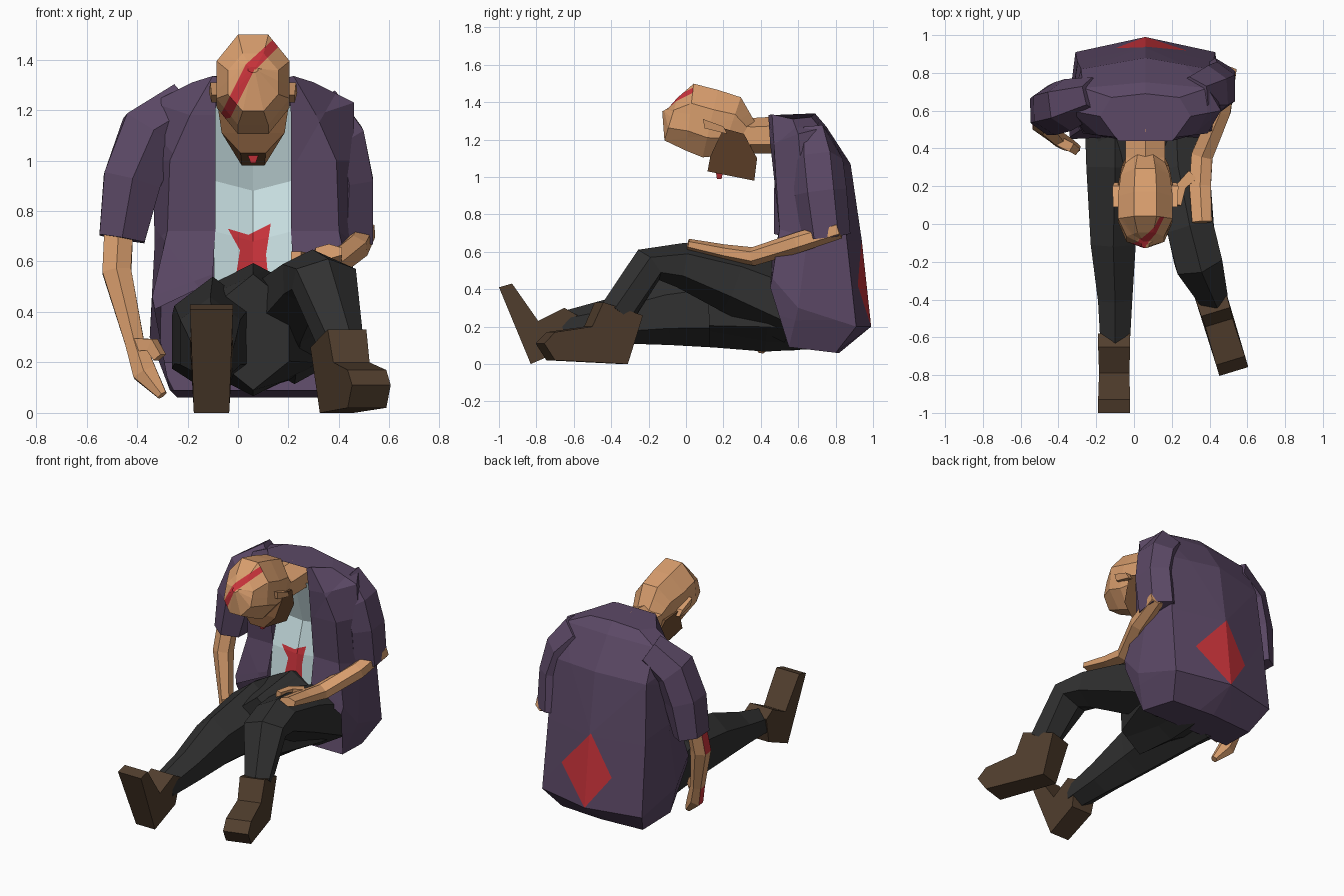
import bpy, bmesh, math
from mathutils import Vector, Matrix

cube = bpy.data.objects.get("Cube")
if cube:
    bpy.data.objects.remove(cube, do_unlink=True)


def material(name, *srgb):
    mat = bpy.data.materials.new(name)
    col = [((c + 0.055) / 1.055) ** 2.4 for c in srgb] + [1.0]
    mat.use_nodes = True
    mat.diffuse_color = col
    mat.node_tree.nodes["Principled BSDF"].inputs["Base Color"].default_value = col
    return mat


SKIN = material("skin", .85, .62, .43)
JACKET = material("jacket purple", .36, .285, .40)
SHIRT = material("shirt pale blue", .79, .88, .89)
TROUSERS = material("trouser black", .19, .19, .19)
LEATHER = material("shoe brown", .32, .245, .18)
BEARD = material("beard brown", .45, .31, .20)
RED = material("blood red", .79, .2, .23)
CX = 0.06  # the body's middle line


def finish(name, bm, mat):
    bmesh.ops.recalc_face_normals(bm, faces=bm.faces)
    mesh = bpy.data.meshes.new(name)
    bm.to_mesh(mesh)
    bm.free()
    mesh.materials.append(mat)
    mesh.materials.append(RED)
    obj = bpy.data.objects.new(name, mesh)
    bpy.context.collection.objects.link(obj)
    return obj


def bridge(bm, rows, closed):
    n = len(rows[0])
    for a, b in zip(rows, rows[1:]):
        for i in range(n if closed else n - 1):
            j = (i + 1) % n
            bm.faces.new((a[i], a[j], b[j], b[i]))


def tube(name, mat, path, sides=6, up=(0, 0, 1)):
    """Faceted limb through stations of x, y, z, half width, half height."""
    bm = bmesh.new()
    pts = [Vector(p[:3]) for p in path]
    rows = []
    for k, p in enumerate(path):
        t = (pts[min(k + 1, len(pts) - 1)] - pts[max(k - 1, 0)]).normalized()
        side = t.cross(Vector(up)).normalized()
        top = side.cross(t)
        ring = []
        for i in range(sides):
            a = math.tau * (i + 0.5) / sides
            r = 1 / math.cos(math.pi / sides)
            ring.append(bm.verts.new(pts[k] + side * p[3] * math.cos(a) * (r if sides != 6 else 1.1)
                                     + top * p[4] * math.sin(a) * (r if sides != 6 else 1)))
        rows.append(ring)
    bridge(bm, rows, True)
    bm.faces.new(rows[0])
    bm.faces.new(rows[-1])
    return finish(name, bm, mat)


def prism(name, mat, cx, outline, turn=0, pivot=(0, 0, 0)):
    """Side outline of y, z, half width, mirrored across x = cx."""
    bm = bmesh.new()
    rows = [[bm.verts.new((cx + s * w, y, z)) for y, z, w in outline] for s in (-1, 1)]
    bridge(bm, rows, True)
    for r in rows:
        bm.faces.new(r)
    bmesh.ops.rotate(bm, verts=bm.verts, cent=pivot,
                     matrix=Matrix.Rotation(math.radians(turn), 3, 'Z'))
    return finish(name, bm, mat)


def stain(obj, outline, facing=-1):
    """Cut a convex x, z outline into the faces that look along y and redden it."""
    bm = bmesh.new()
    bm.from_mesh(obj.data)
    pts = [Vector((x, 0, z)) for x, z in outline]
    mid = sum(pts, Vector()) / len(pts)
    planes = []
    for a, b in zip(pts, pts[1:] + pts[:1]):
        d = b - a
        n = Vector((d.z, 0, -d.x)).normalized()
        if n.dot(mid - a) < 0:
            n = -n
        planes.append((a, n))
        bmesh.ops.bisect_plane(bm, geom=bm.verts[:] + bm.edges[:] + bm.faces[:],
                               dist=0.0001, plane_co=a, plane_no=n)
    bm.normal_update()
    for f in bm.faces:
        c = f.calc_center_median()
        if f.normal.y * facing > 0.03 and all(n.dot(c - a) > 0 for a, n in planes):
            f.material_index = 1
    bm.to_mesh(obj.data)
    bm.free()


# Jacket body: half rows from the open front edge round to the spine
half_rows = [
    [(.16, .46, .52), (.39, .45, .41), (.33, .55, .09), (.3, .8, .06), (0, .82, .06)],
    [(.16, .46, .55), (.4, .46, .46), (.41, .6, .3), (.37, .91, .2), (0, .99, .2)],
    [(.15, .5, .72), (.34, .5, .72), (.39, .65, .68), (.36, .86, .66), (0, .94, .66)],
    [(.15, .47, 1), (.33, .48, 1), (.4, .62, 1), (.34, .82, 1.05), (0, .88, 1.07)],
    [(.15, .45, 1.18), (.25, .47, 1.18), (.4, .6, 1.23), (.33, .72, 1.26), (0, .75, 1.27)],
    [(.14, .44, 1.33), (.16, .46, 1.335), (.24, .57, 1.31), (.18, .67, 1.32), (0, .69, 1.34)],
]
bm = bmesh.new()
rows = []
for half in half_rows:
    full = [(CX - x, y, z) for x, y, z in half] + [(CX + x, y, z) for x, y, z in half[-2::-1]]
    rows.append([bm.verts.new(p) for p in full])
bridge(bm, rows, False)
bm.faces.new(rows[-1])
bm.faces.new(rows[0][2:-2])
jacket = finish("jacket", bm, JACKET)
stain(jacket, [(.05, .68), (.28, .42), (.06, .2), (-.1, .42)], facing=1)

# Shirt panel sunk into the jacket opening
bm = bmesh.new()
rows = []
for y, z in ((.47, .45), (.5, .72), (.56, .92), (.47, 1.22)):
    rows.append([bm.verts.new((CX + x, y + dy, z - dy))
                 for x, dy in ((-.155, 0), (0, .04), (.155, 0))])
bridge(bm, rows, False)
shirt = finish("shirt", bm, SHIRT)
for f in shirt.data.polygons:
    if f.normal.y > 0:
        shirt.data.flip_normals()
        break
stain(shirt, [(-.04, .73), (.06, .7), (.11, .63), (.01, .64)])
stain(shirt, [(.03, .7), (.13, .75), (.11, .62)])
stain(shirt, [(.01, .66), (.11, .64), (.12, .53), (-.01, .53)])

# Sleeves
tube("right_sleeve", JACKET, [(-.2, .68, 1.2, .12, .1), (-.35, .63, 1.1, .13, .14),
                              (-.42, .61, .92, .12, .14), (-.46, .6, .69, .095, .13)], up=(0, 1, 0))
tube("left_sleeve", JACKET, [(.3, .68, 1.2, .12, .1), (.4, .7, 1.08, .11, .14),
                             (.44, .72, .92, .1, .14), (.43, .75, .68, .11, .13)], up=(0, 1, 0))

# Hanging right arm, bloodied down its outer side
arm = tube("right_forearm", SKIN, [(-.47, .58, .78, .06, .06), (-.48, .53, .56, .06, .06),
                                   (-.41, .46, .28, .04, .045), (-.37, .43, .16, .05, .04),
                                   (-.3, .4, .07, .02, .025)], up=(0, 1, 0))
for f in arm.data.polygons:
    if f.normal.x < -0.6 and f.normal.y > 0:
        f.material_index = 1
tube("right_thumb", SKIN, [(-.4, .44, .27, .025, .025), (-.34, .41, .27, .025, .025),
                           (-.31, .39, .22, .02, .02)], sides=4)

# Left arm resting on the lap
tube("left_forearm", SKIN, [(.5, .82, .72, .045, .05), (.46, .6, .65, .055, .055),
                            (.36, .36, .575, .06, .05), (.35, .2, .6, .06, .04),
                            (.36, .01, .64, .055, .03)])
tube("left_thumb", SKIN, [(.31, .26, .6, .03, .025), (.25, .2, .61, .025, .025),
                          (.23, .1, .62, .02, .02)], sides=4)

# Trousers
hips = tube("hips", TROUSERS, [(CX, .8, .25, .28, .17), (CX, .45, .33, .27, .265),
                               (CX, .12, .32, .15, .23)])
stain(hips, [(.12, .57), (.165, .59), (.165, .65), (.13, .62)])
tube("right_leg", TROUSERS, [(-.1, .6, .28, .17, .21), (-.1, .3, .31, .16, .23),
                             (-.11, -.1, .28, .125, .18), (-.1, -.4, .23, .095, .12),
                             (-.1, -.66, .2, .08, .08)])
tube("left_leg", TROUSERS, [(.22, .6, .3, .18, .2), (.24, .25, .44, .17, .17),
                            (.3, -.03, .53, .13, .12), (.34, -.2, .53, .13, .1),
                            (.41, -.37, .27, .08, .1)])

# Shoes
prism("right_shoe", LEATHER, -.105, [(-.83, 0, .07), (-1, .41, .085), (-.93, .43, .085),
                                     (-.79, .23, .08), (-.65, .3, .085), (-.58, .26, .085),
                                     (-.62, .09, .075)])
prism("left_shoe", LEATHER, .4, [(-.33, 0, .07), (-.74, .02, .08), (-.8, .11, .08),
                                 (-.74, .17, .08), (-.53, .2, .075), (-.47, .33, .08),
                                 (-.25, .26, .085)], turn=17, pivot=(.4, -.36, 0))

# Drooping head, neck and ears
head = tube("head", SKIN, [(CX, -.11, 1.36, .02, .02), (CX, -.08, 1.31, .1, .12),
                           (CX, .02, 1.32, .145, .18), (CX, .13, 1.285, .145, .185),
                           (CX, .24, 1.27, .13, .165), (CX, .32, 1.22, .1, .09)], sides=8)
stain(head, [(-.08, 1.16), (-.03, 1.17), (.07, 1.37), (.03, 1.38)])
stain(head, [(.03, 1.38), (.07, 1.36), (.16, 1.45), (.14, 1.48)])
tube("neck", SKIN, [(CX, .22, 1.23, .11, .1), (CX, .35, 1.22, .11, .095),
                    (CX, .52, 1.225, .11, .1)])
for side, name in ((-1, "right_ear"), (1, "left_ear")):
    prism(name, SKIN, CX + side * .15, [(.09, 1.31, .02), (.2, 1.27, .025), (.22, 1.23, .015),
                                        (.1, 1.26, .015)])

# Beard and the drip below the mouth
prism("beard", BEARD, CX, [(.2, 1.26, .147), (.31, 1.23, .125), (.38, 1.1, .09), (.365, .98, .045),
                           (.115, 1.03, .05), (.13, 1.11, .125)])
prism("mouth_drip", RED, CX, [(.155, 1.06, .035), (.205, 1.06, .035), (.19, .99, .01),
                              (.165, .99, .01)])
